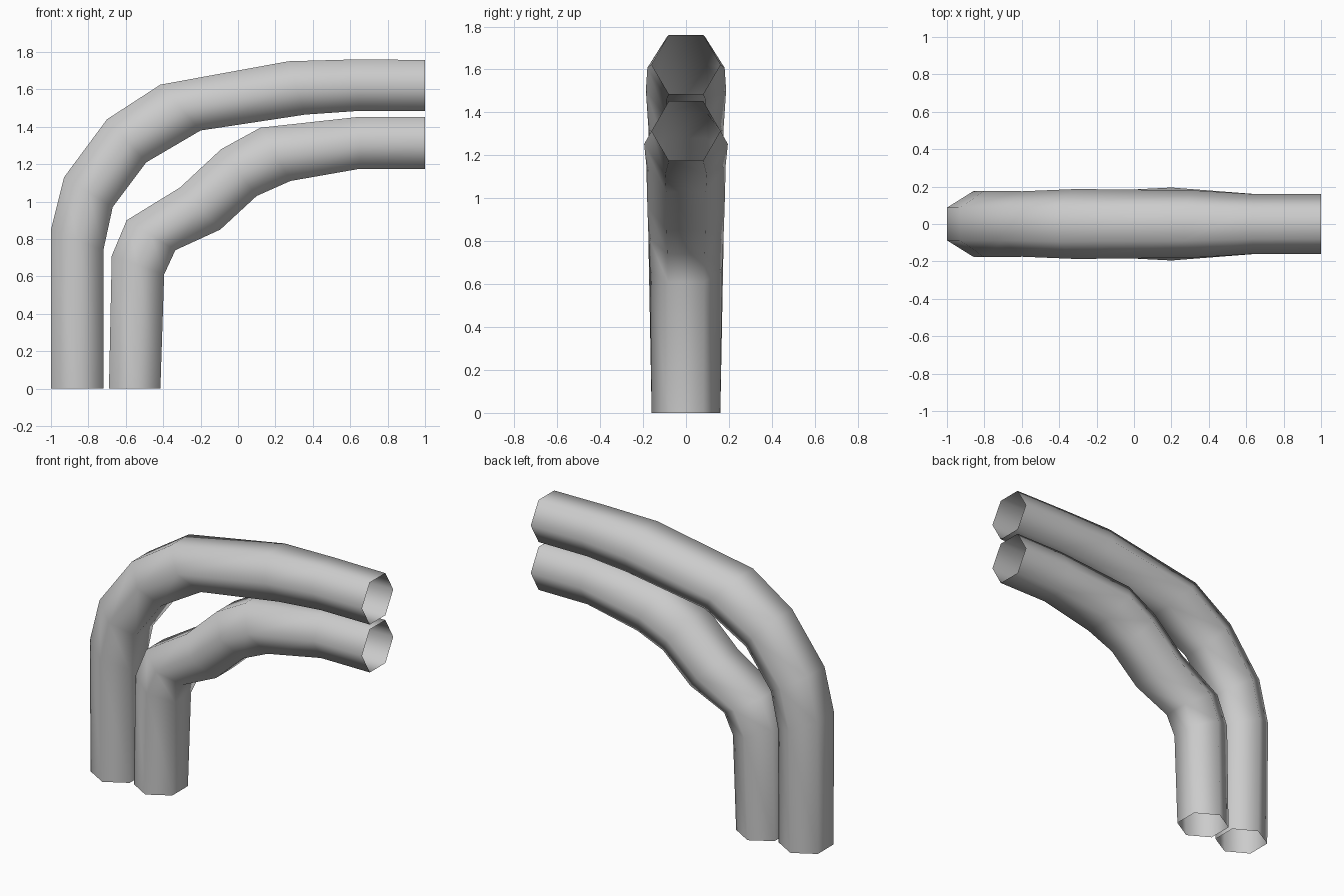
import bpy


def tube(name, rings):
    """Open six-sided tube; each ring is outer (x, z), inner (x, z), half width in y."""
    verts, faces = [], []
    for ox, oz, ix, iz, w in rings:
        mx, mz = (ox + ix) / 2, (oz + iz) / 2
        verts += [(ox, w / 2, oz), (mx, w, mz), (ix, w / 2, iz),
                  (ix, -w / 2, iz), (mx, -w, mz), (ox, -w / 2, oz)]
    for r in range(len(rings) - 1):
        for j in range(6):
            a, b = r * 6 + j, r * 6 + (j + 1) % 6
            faces.append((a, a + 6, b + 6, b))
    mesh = bpy.data.meshes.new(name)
    mesh.from_pydata(verts, [], faces)
    mesh.shade_smooth()
    obj = bpy.data.objects.new(name, mesh)
    bpy.context.collection.objects.link(obj)
    return obj


# Outer pipe: long sweeping bend
tube("outer_pipe", [
    (-1.00, 0.00, -0.72, 0.00, 0.16),
    (-1.00, 0.85, -0.72, 0.74, 0.175),
    (-0.93, 1.13, -0.67, 0.97, 0.177),
    (-0.70, 1.44, -0.49, 1.21, 0.175),
    (-0.415, 1.625, -0.20, 1.38, 0.187),
    (0.27, 1.75, 0.36, 1.465, 0.18),
    (0.63, 1.76, 0.65, 1.485, 0.16),
    (1.00, 1.757, 1.00, 1.485, 0.16),
])

# Inner pipe: tighter double bend beneath the outer one
tube("inner_pipe", [
    (-0.69, 0.00, -0.415, 0.00, 0.16),
    (-0.675, 0.71, -0.395, 0.61, 0.168),
    (-0.595, 0.90, -0.335, 0.74, 0.175),
    (-0.31, 1.075, -0.095, 0.85, 0.18),
    (-0.09, 1.28, 0.10, 1.03, 0.185),
    (0.12, 1.395, 0.28, 1.11, 0.195),
    (0.65, 1.453, 0.65, 1.175, 0.16),
    (1.00, 1.453, 1.00, 1.175, 0.16),
])
